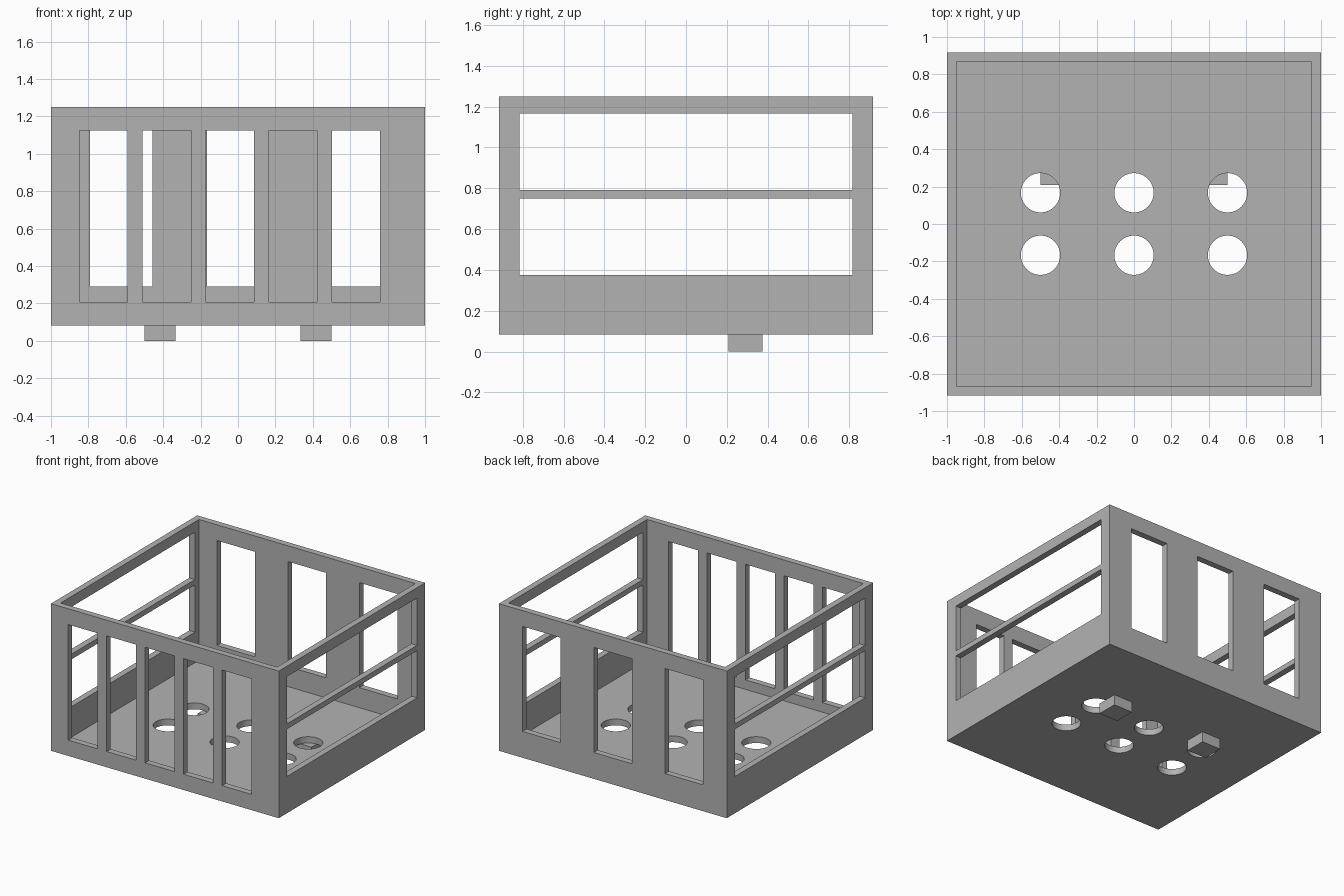
import bpy
import bmesh
from mathutils import Matrix, Vector

cube = bpy.data.objects.get("Cube")
if cube:
    bpy.data.objects.remove(cube, do_unlink=True)

# Overall dimensions
HALF_X, HALF_Y = 1.0, 0.917
BASE, TOP = 0.083, 1.25
WALL = 0.05

grey = bpy.data.materials.new("plain_grey")
grey.use_nodes = True
colour = (0.45, 0.45, 0.45, 1)
grey.diffuse_color = colour
grey.node_tree.nodes["Principled BSDF"].inputs["Base Color"].default_value = colour


def add_box(bm, x, y, z):
    """Add a box given its (low, high) range on each axis."""
    low, high = (Vector(c) for c in zip(x, y, z))
    matrix = Matrix.Translation((low + high) / 2) @ Matrix.Diagonal((*(high - low), 1))
    bmesh.ops.create_cube(bm, size=1, matrix=matrix)


def make_object(name, bm):
    mesh = bpy.data.meshes.new(name)
    bm.to_mesh(mesh)
    bm.free()
    mesh.materials.append(grey)
    obj = bpy.data.objects.new(name, mesh)
    bpy.context.collection.objects.link(obj)
    return obj


def cut(target, name, bm):
    """Subtract a cutter from the target, then discard the cutter."""
    cutter = make_object(name, bm)
    cutter.hide_render = True
    mod = target.modifiers.new(name, 'BOOLEAN')
    mod.operation = 'DIFFERENCE'
    mod.solver = 'EXACT'
    mod.object = cutter
    bpy.context.view_layer.objects.active = target
    bpy.ops.object.modifier_apply(modifier=mod.name)
    bpy.data.objects.remove(cutter, do_unlink=True)


# Open-topped box
bm = bmesh.new()
add_box(bm, (-HALF_X, HALF_X), (-HALF_Y, HALF_Y), (BASE, TOP))
crate = make_object("open_box", bm)

bm = bmesh.new()
add_box(bm, (WALL - HALF_X, HALF_X - WALL), (WALL - HALF_Y, HALF_Y - WALL),
        (BASE + WALL, TOP + 0.5))
cut(crate, "cavity_cutter", bm)

bm = bmesh.new()
# Five tall slots in the front wall
for i in range(5):
    left = -0.848 + i * 0.3375
    add_box(bm, (left, left + 0.258), (-1.1, -0.8), (0.208, 1.125))
# Three windows in the back wall
for centre in (-0.625, 0, 0.625):
    add_box(bm, (centre - 0.167, centre + 0.167), (0.8, 1.1), (0.292, 1.125))
# Two long openings through both side walls, leaving a rail between
for z in ((0.375, 0.75), (0.792, 1.167)):
    for x in ((-1.1, -0.9), (0.9, 1.1)):
        add_box(bm, x, (-0.817, 0.817), z)
# Six round holes in the floor
for x in (-0.5, 0, 0.5):
    for y in (-0.167, 0.167):
        bmesh.ops.create_cone(bm, cap_ends=True, segments=48, radius1=0.105,
                              radius2=0.105, depth=0.2,
                              matrix=Matrix.Translation((x, y, BASE)))
cut(crate, "opening_cutter", bm)

# Two small feet under the floor
for name, x in (("right_foot", (-0.5, -0.333)), ("left_foot", (0.333, 0.5))):
    bm = bmesh.new()
    add_box(bm, x, (0.208, 0.375), (0, BASE))
    make_object(name, bm)

# Smooth the round hole walls, keep the corners sharp
bpy.ops.object.select_all(action='DESELECT')
crate.select_set(True)
bpy.context.view_layer.objects.active = crate
bpy.ops.object.shade_smooth_by_angle()
